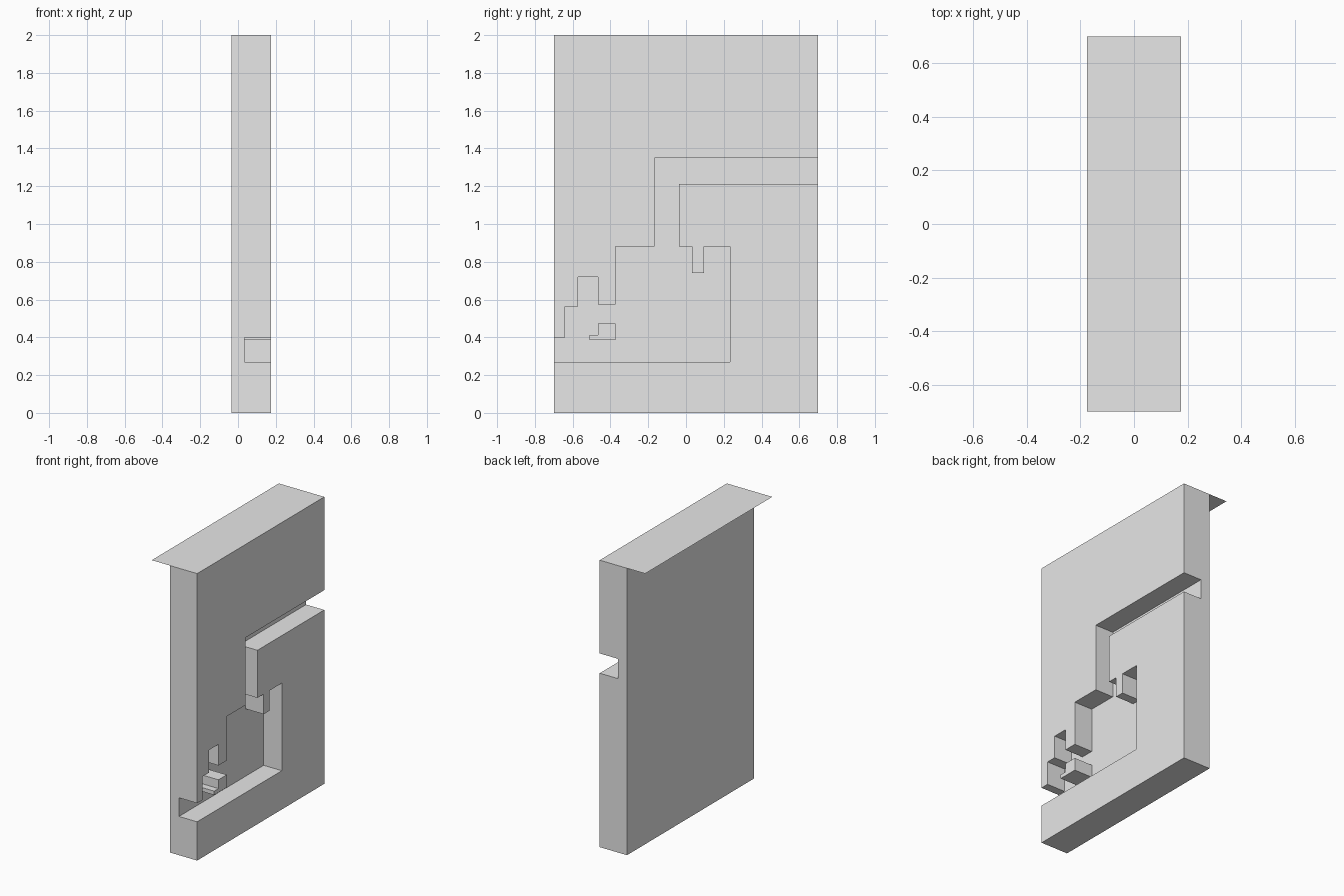
import bpy, bmesh

if "Cube" in bpy.data.objects:
    bpy.data.objects.remove(bpy.data.objects["Cube"])

# One plain grey for the whole model
grey = bpy.data.materials.new("light_grey")
grey.diffuse_color = (0.8, 0.8, 0.8, 1)
grey.use_nodes = True
grey.node_tree.nodes["Principled BSDF"].inputs["Base Color"].default_value = grey.diffuse_color

BACK, FLOOR, FACE = -0.035, 0.035, 0.175   # x of rear, groove floor, carved face
HALF, TOP = 0.70, 2.0


def prism(name, outline, x0, x1, capped=True):
    """Extrude a (y, z) outline along x from x0 to x1."""
    bm = bmesh.new()
    start = bm.faces.new([bm.verts.new((x0, y, z)) for y, z in outline])
    res = bmesh.ops.extrude_face_region(bm, geom=[start], use_keep_orig=True)
    verts = [g for g in res["geom"] if isinstance(g, bmesh.types.BMVert)]
    bmesh.ops.translate(bm, vec=(x1 - x0, 0, 0), verts=verts)
    bmesh.ops.recalc_face_normals(bm, faces=bm.faces)
    if not capped:   # leave the hidden side open where it meets another part
        hidden = [f for f in bm.faces if all(abs(v.co.x - x0) < 1e-5 for v in f.verts)]
        bmesh.ops.delete(bm, geom=hidden, context='FACES_ONLY')
    mesh = bpy.data.meshes.new(name)
    bm.to_mesh(mesh)
    bm.free()
    mesh.materials.append(grey)
    obj = bpy.data.objects.new(name, mesh)
    bpy.context.collection.objects.link(obj)
    return obj


# Main wall slab
slab = prism("wall_slab", [(-HALF, 0), (HALF, 0), (HALF, TOP), (-HALF, TOP)], BACK, FACE)

# Stepped channel, running from the front edge up to the rear edge
channel = [(-0.8, 0.27), (0.233, 0.27), (0.233, 0.88), (0.095, 0.88),
           (0.095, 0.74), (0.033, 0.74), (0.033, 0.88), (-0.036, 0.88),
           (-0.036, 1.212), (0.8, 1.212), (0.8, 1.35), (-0.167, 1.35),
           (-0.167, 0.88), (-0.373, 0.88), (-0.373, 0.573), (-0.465, 0.573),
           (-0.465, 0.72), (-0.571, 0.72), (-0.571, 0.563), (-0.641, 0.563),
           (-0.641, 0.40), (-0.8, 0.40)]
cutter = prism("channel_cutter", channel, FLOOR, FACE + 0.1)
cutter.hide_render = True
mod = slab.modifiers.new("channel", 'BOOLEAN')
mod.operation, mod.solver, mod.object = 'DIFFERENCE', 'EXACT', cutter
bpy.context.view_layer.objects.active = slab
bpy.ops.object.modifier_apply(modifier=mod.name)
bpy.data.objects.remove(cutter)

# The wide top sheet replaces the slab's own top face
bm = bmesh.new()
bm.from_mesh(slab.data)
tops = [f for f in bm.faces if all(v.co.z > TOP - 1e-4 for v in f.verts)]
bmesh.ops.delete(bm, geom=tops, context='FACES_ONLY')
bm.to_mesh(slab.data)
bm.free()

sheet = bpy.data.meshes.new("top_sheet")
sheet.from_pydata([(-FACE, -HALF, TOP), (FACE, -HALF, TOP),
                   (FACE, HALF, TOP), (-FACE, HALF, TOP)], [], [(0, 1, 2, 3)])
sheet.materials.append(grey)
bpy.context.collection.objects.link(bpy.data.objects.new("top_sheet", sheet))

# Small L-shaped block left standing in the channel
prism("channel_island", [(-0.512, 0.385), (-0.373, 0.385), (-0.373, 0.473),
                         (-0.465, 0.473), (-0.465, 0.412), (-0.512, 0.412)],
      FLOOR, FACE, capped=False)
